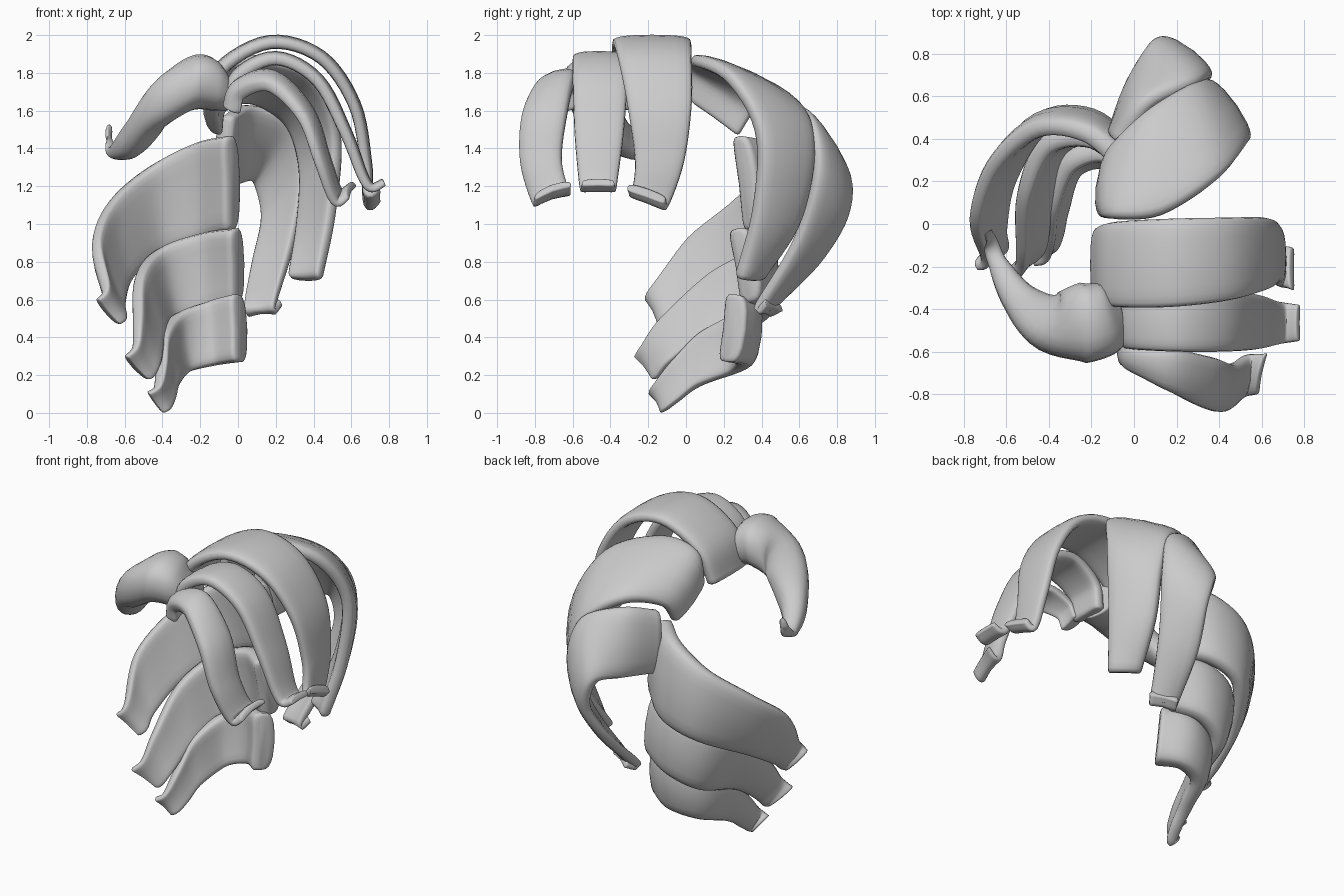
import bpy, bmesh, math
from mathutils import Vector

SIDES = 20      # points around a lock's cross-section
STEPS = 6       # rings between two stations


def spline(pts, t):
    """Catmull-Rom point at station parameter t."""
    i = min(int(t), len(pts) - 2)
    f = t - i
    p1, p2 = pts[i], pts[i + 1]
    p0 = pts[i - 1] if i > 0 else p1 * 2 - p2
    p3 = pts[i + 2] if i + 2 < len(pts) else p2 * 2 - p1
    return 0.5 * (2 * p1 + (p2 - p0) * f + (2 * p0 - 5 * p1 + 4 * p2 - p3) * f * f
                  + (3 * p1 - p0 - 3 * p2 + p3) * f ** 3)


def piecewise(vals, s):
    x = s * (len(vals) - 1)
    i = min(int(x), len(vals) - 2)
    return vals[i] + (vals[i + 1] - vals[i]) * (x - i)


def lock(name, edge_a, edge_b, thick, bow=0.02, power=.5):
    """Ribbon of hair between two guide edges, with rounded rims and ends."""
    A = [Vector(p) for p in edge_a]
    B = [Vector(p) for p in edge_b]
    n = len(A) - 1
    mid = lambda t: (spline(A, t) + spline(B, t)) / 2
    # which side faces away from the head
    h = n / 2
    nrm = (mid(h + .1) - mid(h - .1)).cross(spline(A, h) - spline(B, h))
    side = 1 if nrm.dot(mid(h) - Vector((0, 0, 1.1))) > 0 else -1
    # rings: (parameter, thickness scale, width scale), shrinking at both ends
    e = 0.07
    ends = [(0, .45, .9), (e * .35, .8, .97), (e, 1, 1)]
    rings = ends + [(k / STEPS, 1, 1) for k in range(1, n * STEPS)]
    rings += [(n - t, a, b) for t, a, b in reversed(ends)]
    bm = bmesh.new()
    loops = []
    for t, ts, ws in rings:
        a, b = spline(A, t), spline(B, t)
        c, w = (a + b) / 2, (a - b) / 2
        tan = mid(min(t + .08, n)) - mid(max(t - .08, 0))
        nv = tan.cross(w).normalized() * side
        th = piecewise(thick, t / n) / 2 * ts
        loop = []
        for k in range(SIDES):
            q = 2 * math.pi * k / SIDES
            u = math.copysign(abs(math.cos(q)) ** power, math.cos(q))
            v = math.copysign(abs(math.sin(q)) ** power, math.sin(q))
            loop.append(bm.verts.new(c + w * u * ws + nv * (v * th + bow * (.5 - u * u))))
        loops.append(loop)
    for p, q in zip(loops, loops[1:]):
        for k in range(SIDES):
            j = (k + 1) % SIDES
            bm.faces.new((p[k], p[j], q[j], q[k]))
    bm.faces.new(loops[0])
    bm.faces.new(loops[-1])
    bmesh.ops.recalc_face_normals(bm, faces=bm.faces)
    me = bpy.data.meshes.new(name)
    bm.to_mesh(me)
    bm.free()
    me.shade_smooth()
    ob = bpy.data.objects.new(name, me)
    bpy.context.collection.objects.link(ob)


def arch(name, xz, front, back, thick, drop=0):
    """Fringe lock: an arch in x-z, front and back y per station, back of the tip lowered."""
    low = [0] * (len(xz) - 2) + [drop, drop]
    lock(name, [(x, f, z) for (x, z), f in zip(xz, front)],
         [(x, b, z - d) for (x, z), b, d in zip(xz, back, low)], thick, .008)


# Right-hand fringe, three arched locks
arch("fringe_lock_rear",
     [(-.17, 1.61), (-.09, 1.82), (.17, 1.96), (.44, 1.88), (.615, 1.63), (.675, 1.33), (.69, 1.17), (.745, 1.2)],
     [-.37, -.39, -.39, -.36, -.31, -.27, -.29, -.31], [-.02, .01, .025, .03, .03, -.01, -.09, -.11],
     [.08, .07, .05], .07)
arch("fringe_lock_middle",
     [(-.04, 1.61), (0, 1.78), (.2, 1.875), (.42, 1.76), (.57, 1.48), (.66, 1.25), (.71, 1.19), (.775, 1.22)],
     [-.58, -.59, -.6, -.6, -.59, -.57, -.56, -.55], [-.35, -.34, -.32, -.31, -.33, -.36, -.37, -.38],
     [.08, .07, .04])
lock("fringe_lock_front",
     [(-.03, -.67, 1.59), (.01, -.7, 1.69), (.17, -.79, 1.73), (.34, -.87, 1.57), (.43, -.88, 1.33), (.51, -.82, 1.12), (.58, -.8, 1.15)],
     [(-.03, -.54, 1.63), (.01, -.57, 1.74), (.19, -.59, 1.79), (.38, -.63, 1.6), (.47, -.66, 1.35), (.54, -.62, 1.18), (.62, -.61, 1.22)],
     [.09, .07, .04])

# Left-hand fringe, a fat swept lock with a curled tip
lock("fringe_sweep_left",
     [(-.05, -.43, 1.77), (-.12, -.45, 1.87), (-.23, -.47, 1.895), (-.38, -.47, 1.8), (-.53, -.36, 1.58), (-.65, -.17, 1.42), (-.67, -.07, 1.44), (-.68, -.03, 1.53)],
     [(-.06, -.42, 1.6), (-.13, -.44, 1.6), (-.25, -.46, 1.6), (-.42, -.45, 1.49), (-.55, -.34, 1.36), (-.63, -.2, 1.34), (-.68, -.1, 1.38), (-.69, -.04, 1.46)],
     [.24, .34, .38, .28, .17, .09, .07, .04], 0, .85)

# Back locks on the right
lock("back_lock_upper",
     [(-.15, .03, 1.65), (-.1, .03, 1.84), (.13, .05, 1.88), (.4, .22, 1.79), (.53, .38, 1.5), (.51, .37, 1.1), (.44, .28, .71)],
     [(-.12, .28, 1.47), (-.09, .38, 1.61), (.07, .54, 1.66), (.27, .66, 1.53), (.345, .67, 1.28), (.33, .59, .98), (.28, .4, .71)],
     [.08, .09, .08])
lock("back_lock_lower",
     [(-.07, .38, 1.57), (.06, .57, 1.63), (.29, .66, 1.54), (.36, .69, 1.28), (.3, .59, .92), (.2, .39, .57), (.23, .42, .59)],
     [(-.08, .42, 1.18), (-.01, .67, 1.22), (.08, .85, 1.23), (.14, .85, 1.03), (.09, .7, .79), (.04, .45, .55), (.08, .51, .56)],
     [.1, .08, .05])

# Side locks wrapping round the left, top to bottom
lock("side_lock_upper",
     [(-.03, .28, 1.47), (-.22, .43, 1.43), (-.46, .45, 1.31), (-.67, .28, 1.13), (-.76, .02, .92), (-.71, -.17, .67), (-.75, -.2, .6)],
     [(-.02, .34, .97), (-.2, .5, .92), (-.42, .48, .84), (-.58, .22, .7), (-.62, -.01, .56), (-.61, -.1, .49), (-.64, -.13, .47)],
     [.13, .09, .05])
lock("side_lock_middle",
     [(0, .27, .98), (-.2, .41, .95), (-.42, .37, .87), (-.53, .13, .73), (-.54, -.12, .5), (-.55, -.22, .36), (-.6, -.26, .3)],
     [(.01, .34, .59), (-.18, .43, .54), (-.35, .36, .46), (-.41, .1, .38), (-.43, -.08, .26), (-.46, -.14, .19), (-.49, -.16, .18)],
     [.14, .09, .05])
lock("side_lock_lower",
     [(.01, .26, .63), (-.15, .35, .59), (-.32, .28, .53), (-.4, .08, .42), (-.41, -.07, .27), (-.43, -.16, .15), (-.48, -.18, .11)],
     [(.02, .22, .27), (-.12, .31, .25), (-.28, .26, .21), (-.34, .07, .14), (-.36, -.04, .06), (-.38, -.1, .015), (-.41, -.11, .01)],
     [.14, .09, .05])
